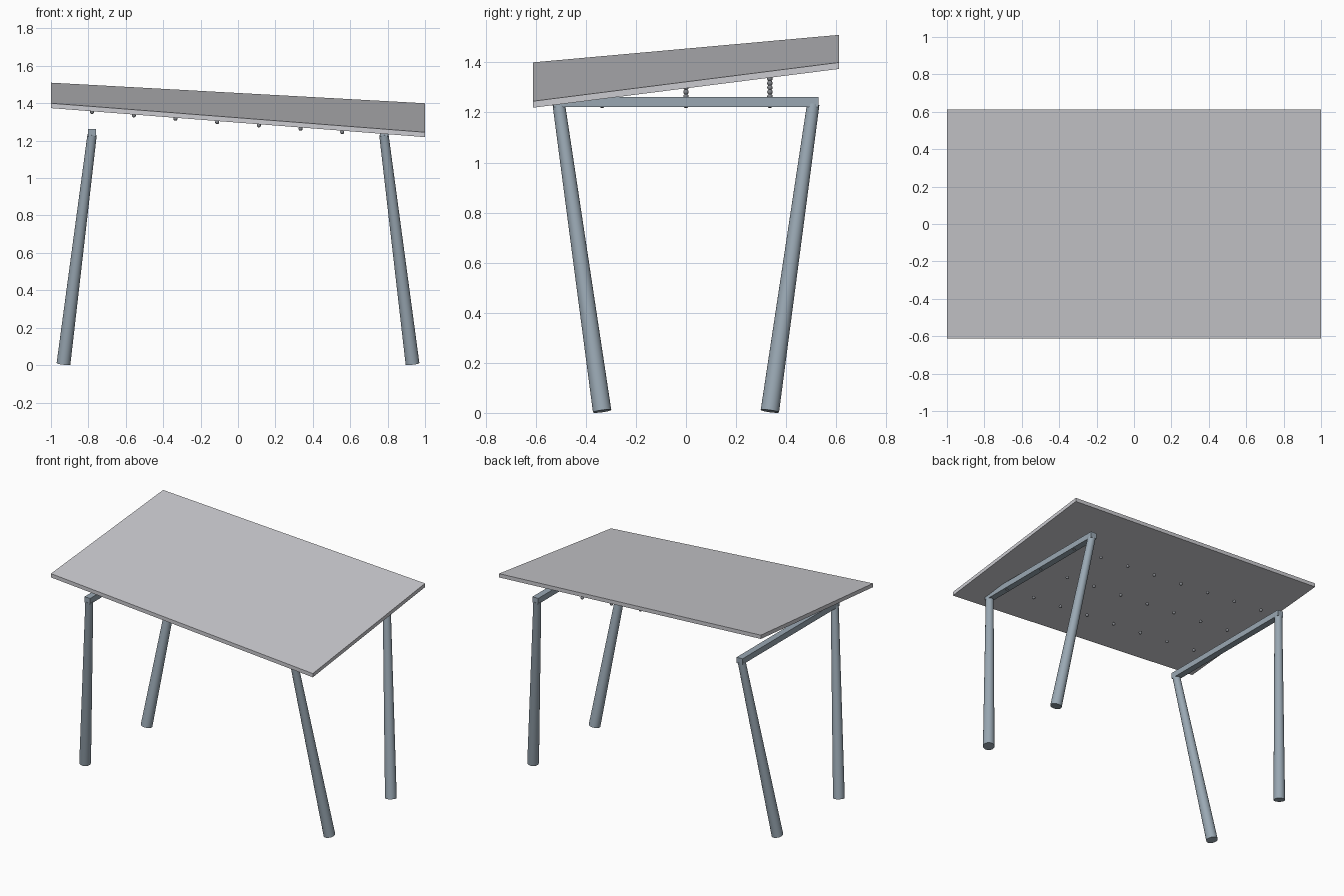
import bpy, bmesh
from mathutils import Vector, Matrix

if "Cube" in bpy.data.objects:
    bpy.data.objects.remove(bpy.data.objects["Cube"])


def material(name, rgb):
    m = bpy.data.materials.new(name)
    m.diffuse_color = (*rgb, 1)
    m.use_nodes = True
    m.node_tree.nodes["Principled BSDF"].inputs["Base Color"].default_value = m.diffuse_color
    return m


PANEL = material("light grey", (0.60, 0.60, 0.63))
STEEL = material("blue grey steel", (0.32, 0.39, 0.45))
STUD = material("dark grey", (0.22, 0.23, 0.25))


def finish(name, bm, mat, smooth=False):
    bmesh.ops.recalc_face_normals(bm, faces=bm.faces)
    mesh = bpy.data.meshes.new(name)
    bm.to_mesh(mesh)
    bm.free()
    mesh.materials.append(mat)
    ob = bpy.data.objects.new(name, mesh)
    bpy.context.collection.objects.link(ob)
    if smooth:
        bpy.ops.object.select_all(action='DESELECT')
        ob.select_set(True)
        bpy.context.view_layer.objects.active = ob
        bpy.ops.object.shade_smooth_by_angle()
    return ob


# Sloping, slightly twisted panel: a box whose corners are set to height
bm = bmesh.new()
bmesh.ops.create_cube(bm, size=2)
heights = {(-1, -1): 1.40, (1, -1): 1.245, (-1, 1): 1.51, (1, 1): 1.40}
for v in bm.verts:
    z = heights[(round(v.co.x), round(v.co.y))]
    v.co = (v.co.x, v.co.y * 0.612, z if v.co.z > 0 else z - 0.026)
finish("panel", bm, PANEL)

# Tapered, inward-leaning legs
for sx, side in ((-1, "left"), (1, "right")):
    for sy, end in ((-1, "front"), (1, "back")):
        foot = Vector((sx * 0.933, sy * 0.335, 0.007))
        head = Vector((sx * 0.78, sy * 0.508, 1.232))
        axis = head - foot
        bm = bmesh.new()
        rot = axis.to_track_quat('Z', 'Y').to_matrix().to_4x4()
        bmesh.ops.create_cone(bm, cap_ends=True, segments=24,
                              radius1=0.037, radius2=0.025, depth=axis.length,
                              matrix=Matrix.Translation((foot + head) / 2) @ rot)
        finish(f"{end}_{side}_leg", bm, STEEL, True)

    # Level beam joining each pair of legs
    bm = bmesh.new()
    bmesh.ops.create_cube(bm, size=1, matrix=Matrix.Translation((sx * 0.78, 0, 1.242))
                          @ Matrix.Diagonal((0.044, 1.06, 0.04, 1)))
    finish(f"{side}_beam", bm, STEEL)

# Grid of small round studs under the panel
bm = bmesh.new()
for i in range(8):
    x = -0.78 + i * 1.56 / 7
    for y in (-0.335, 0, 0.335):
        loc = Vector((x, y, 1.353 - 0.08 * (x + 0.78)))
        bmesh.ops.create_uvsphere(bm, u_segments=12, v_segments=8, radius=0.011,
                                  matrix=Matrix.Translation(loc))
finish("studs", bm, STUD, True)
